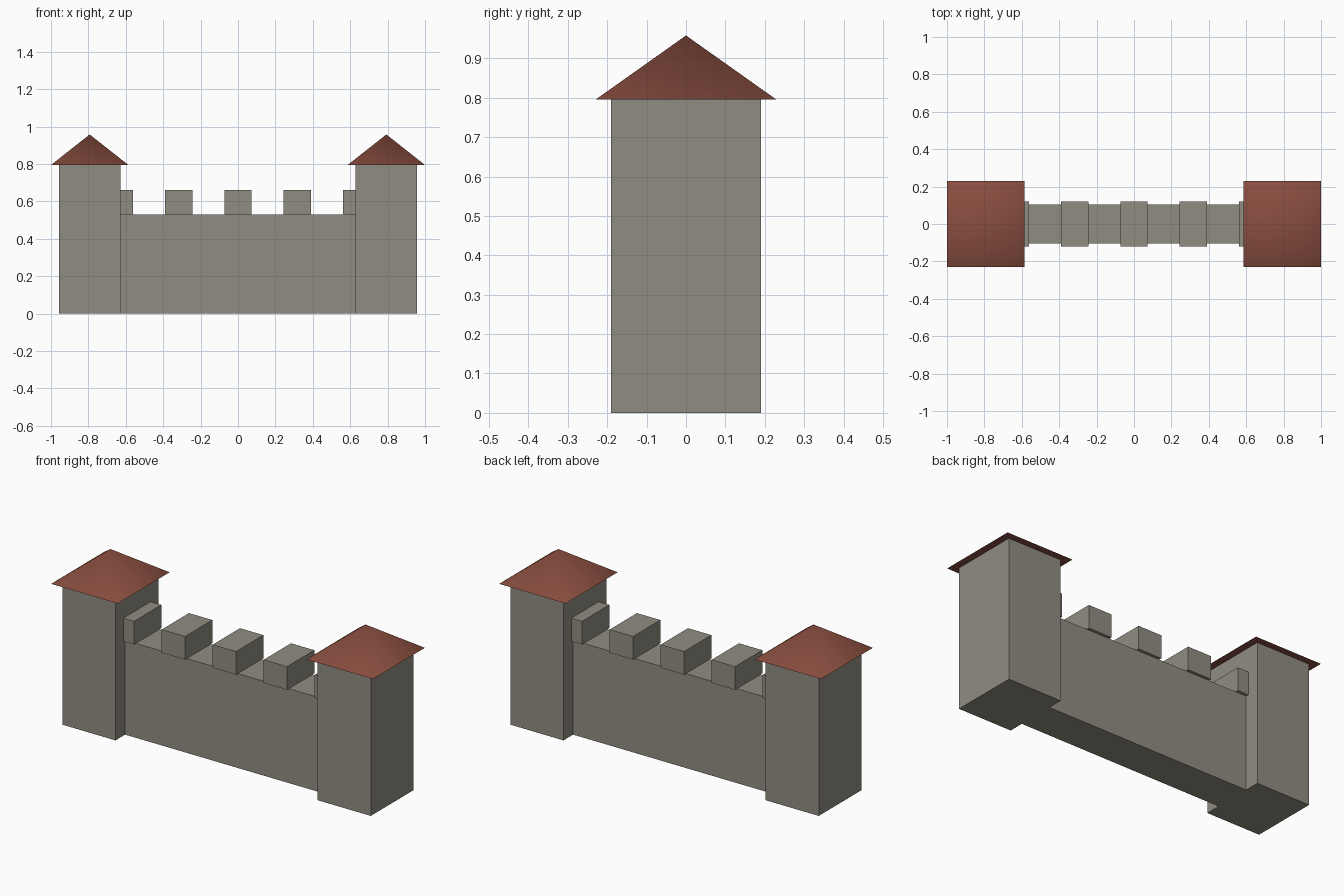
import bpy, math
from mathutils import Matrix
import bmesh

if "Cube" in bpy.data.objects:
    bpy.data.objects.remove(bpy.data.objects["Cube"])


def material(name, color):
    m = bpy.data.materials.new(name)
    m.diffuse_color = color
    m.use_nodes = True
    m.node_tree.nodes["Principled BSDF"].inputs["Base Color"].default_value = m.diffuse_color
    return m


stone = material("stone", (0.28, 0.27, 0.22, 1))
tile = material("roof_tile", (0.25, 0.075, 0.05, 1))


def add_object(name, bm, mat):
    mesh = bpy.data.meshes.new(name)
    bm.to_mesh(mesh)
    bm.free()
    mesh.materials.append(mat)
    obj = bpy.data.objects.new(name, mesh)
    bpy.context.collection.objects.link(obj)
    return obj


def box(name, x, width, depth, z0, z1):
    bm = bmesh.new()
    bmesh.ops.create_cube(bm, size=1, matrix=Matrix.Translation((x, 0, (z0 + z1) / 2))
                          @ Matrix.Diagonal((width, depth, z1 - z0, 1)))
    return add_object(name, bm, stone)


def pyramid(name, x, width, depth, z0, z1):
    bm = bmesh.new()
    bmesh.ops.create_cone(bm, cap_ends=True, segments=4, radius1=math.sqrt(0.5), radius2=0, depth=1,
                          matrix=Matrix.Translation((x, 0, (z0 + z1) / 2))
                          @ Matrix.Diagonal((width, depth, z1 - z0, 1))
                          @ Matrix.Rotation(math.pi / 4, 4, 'Z'))
    bmesh.ops.remove_doubles(bm, verts=bm.verts, dist=1e-5)
    obj = add_object(name, bm, tile)
    # hips are softly shaded, eaves stay sharp
    bpy.ops.object.select_all(action='DESELECT')
    obj.select_set(True)
    bpy.context.view_layer.objects.active = obj
    bpy.ops.object.shade_smooth_by_angle(angle=math.radians(60))
    return obj


# Curtain wall running between the tower centres
WALL = 1.585
box("wall", 0, WALL, 0.21, 0, 0.53)

# Merlons, slightly wider than the wall; the end ones run into the towers
for i in range(5):
    box(f"merlon_{i + 1}", (i - 2) * WALL / 5, 0.145, 0.242, 0.53, 0.66)

# Towers with overhanging pyramid roofs
for side, s in (("left", -1), ("right", 1)):
    box(f"{side}_tower", s * 0.793, 0.33, 0.38, 0, 0.795)
    pyramid(f"{side}_roof", s * 0.793, 0.414, 0.46, 0.795, 0.958)
